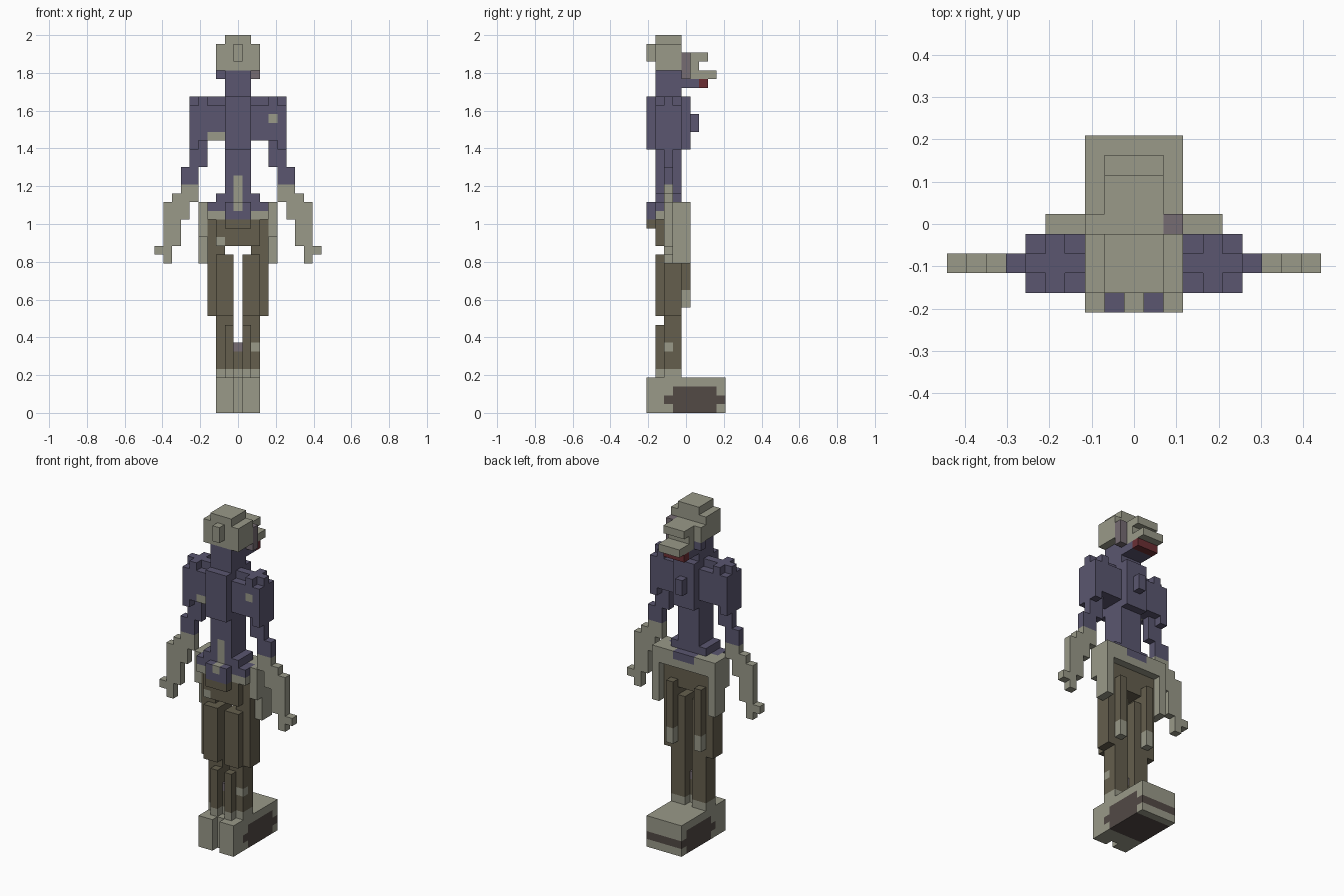
import bpy, bmesh

if "Cube" in bpy.data.objects:
    bpy.data.objects.remove(bpy.data.objects["Cube"])

U = 2 / 43  # size of one cube


def material(name, rgb):
    m = bpy.data.materials.new(name)
    m.diffuse_color = (*rgb, 1)
    m.use_nodes = True
    m.node_tree.nodes["Principled BSDF"].inputs["Base Color"].default_value = m.diffuse_color
    return m


MATS = {
    "grey": material("warm grey", (0.32, 0.32, 0.25)),
    "purple": material("dusty purple", (0.103, 0.094, 0.162)),
    "brown": material("olive brown", (0.128, 0.113, 0.075)),
    "dark": material("dark brown", (0.085, 0.067, 0.060)),
    "red": material("dark red", (0.15, 0.028, 0.034)),
    "mauve": material("mauve grey", (0.18, 0.15, 0.17)),
}
KEYS = list(MATS)
cells = {}  # (i, j, k) -> (part, colour)


def cubes(x, y, z):
    """All cells in inclusive index ranges."""
    for i in range(x[0], x[1] + 1):
        for j in range(y[0], y[1] + 1):
            for k in range(z[0], z[1] + 1):
                yield i, j, k


def fill(part, colour, x, y, z, mirror=False):
    for i, j, k in cubes(x, y, z):
        cells[i, j, k] = (part, colour)
        if mirror:
            cells[-i, j, k] = (part, colour)


def paint(colour, x, y, z, mirror=False):
    for i, j, k in cubes(x, y, z):
        for c in ((i, j, k), (-i, j, k)) if mirror else ((i, j, k),):
            if c in cells:
                cells[c] = (cells[c][0], colour)


# feet block with heel notch and stained soles
fill("feet", "grey", (-2, 2), (-4, 4), (0, 3))
for k in range(4):
    del cells[0, -4, k]
paint("dark", (-2, 2), (-1, 3), (0, 2))
paint("dark", (-2, 2), (-2, -2), (1, 1))
paint("dark", (-2, 2), (4, 4), (1, 1))

# legs
fill("legs", "brown", (1, 2), (-2, -1), (4, 17), True)
fill("legs", "brown", (2, 2), (-2, -1), (18, 19), True)
fill("legs", "brown", (1, 1), (-3, -3), (4, 9), True)
fill("legs", "brown", (1, 2), (-3, -3), (11, 17), True)
fill("legs", "brown", (3, 3), (-2, -1), (11, 19), True)
fill("legs", "brown", (2, 2), (0, 0), (12, 19), True)
fill("legs", "brown", (0, 0), (-2, -2), (4, 7))
paint("grey", (-3, 3), (-3, 0), (4, 4))
paint("grey", (2, 2), (-2, -2), (7, 7))
paint("grey", (2, 2), (0, 0), (12, 13), True)
paint("mauve", (0, 0), (-2, -2), (7, 7))

# pelvis
fill("pelvis", "brown", (-2, 2), (-3, -1), (19, 22))
fill("pelvis", "brown", (-3, 3), (-2, -1), (18, 22))
for c in cubes((-1, 1), (-2, -1), (18, 18)):
    cells.pop(c, None)
fill("pelvis", "brown", (-1, 1), (-4, -4), (21, 21))
paint("grey", (-2, -2), (-3, -3), (19, 19))

# belt and hip pouches
fill("belt", "grey", (-3, 3), (-3, 0), (22, 23))
fill("hip_pouches", "grey", (4, 4), (-2, 0), (20, 23), True)
fill("hip_pouches", "grey", (4, 4), (-1, 0), (17, 19), True)
fill("belt", "purple", (-1, 1), (-4, -4), (22, 23))
fill("belt", "purple", (-1, 1), (-3, 0), (23, 23))
paint("purple", (2, 3), (-3, -2), (23, 23), True)
fill("belt", "purple", (-2, 2), (-3, -1), (24, 24))

# torso
fill("torso", "purple", (-1, 1), (-3, -1), (25, 35))
fill("torso", "purple", (-1, 1), (-4, 0), (30, 35))
fill("torso", "purple", (2, 3), (-3, -1), (31, 34), True)
fill("torso", "purple", (2, 3), (-2, -2), (35, 35), True)
fill("torso", "purple", (0, 0), (1, 1), (32, 33))
paint("grey", (-3, -2), (-3, -3), (31, 31))
paint("grey", (0, 0), (-3, -3), (24, 26))
paint("grey", (0, 0), (-4, -4), (23, 23))

# arms
fill("arms", "purple", (4, 5), (-2, -2), (28, 35), True)
fill("arms", "purple", (4, 4), (-3, -1), (31, 35), True)
fill("arms", "purple", (5, 5), (-3, -1), (30, 34), True)
fill("arms", "purple", (5, 6), (-2, -2), (26, 27), True)
fill("arms", "grey", (5, 6), (-2, -2), (25, 25), True)
fill("arms", "grey", (5, 7), (-2, -2), (24, 24), True)
fill("arms", "grey", (6, 8), (-2, -2), (22, 23), True)
fill("arms", "grey", (7, 8), (-2, -2), (19, 21), True)
fill("arms", "grey", (8, 9), (-2, -2), (18, 18), True)
fill("arms", "grey", (8, 8), (-2, -2), (17, 17), True)
paint("grey", (4, 4), (-3, -3), (33, 33))

# neck and head
fill("neck", "purple", (-1, 1), (-3, -1), (36, 38))
fill("head", "grey", (-2, 2), (-3, -1), (39, 41))
fill("head", "grey", (-1, 1), (-3, -1), (42, 42))
fill("head", "grey", (0, 0), (-4, -4), (40, 41))
fill("head", "grey", (-2, 2), (0, 0), (38, 40))
paint("purple", (-2, 2), (-1, 0), (38, 38))
paint("mauve", (2, 2), (0, 0), (38, 40))

# brim, muzzle and jaw
fill("cap_brim", "grey", (-1, 1), (1, 2), (40, 40))
fill("muzzle", "grey", (-1, 1), (1, 1), (39, 39))
fill("muzzle", "grey", (-1, 1), (1, 3), (38, 38))
fill("jaw", "purple", (-1, 1), (0, 1), (37, 37))
fill("jaw", "red", (-1, 1), (2, 2), (37, 37))


# outward side of a cube: direction and its four corners
def sides():
    for axis in range(3):
        b, c = (axis + 1) % 3, (axis + 2) % 3
        for s in (-1, 1):
            d = [0, 0, 0]
            d[axis] = s
            ring = []
            for p, q in ((0, 0), (1, 0), (1, 1), (0, 1))[::s]:
                v = [0, 0, 0]
                v[axis], v[b], v[c] = (s + 1) // 2, p, q
                ring.append(v)
            yield d, ring


SIDES = list(sides())

# skin each part, leaving out faces hidden between neighbours
for part in dict.fromkeys(p for p, _ in cells.values()):
    bm = bmesh.new()
    verts = {}
    for pos, (name, colour) in cells.items():
        if name != part:
            continue
        for d, ring in SIDES:
            if tuple(a + e for a, e in zip(pos, d)) in cells:
                continue
            face = []
            for corner in ring:
                key = tuple(a + e for a, e in zip(pos, corner))
                if key not in verts:
                    verts[key] = bm.verts.new(((key[0] - 0.5) * U, (key[1] - 0.5) * U, key[2] * U))
                face.append(verts[key])
            bm.faces.new(face).material_index = KEYS.index(colour)
    bmesh.ops.dissolve_limit(bm, angle_limit=0.01, verts=bm.verts[:],
                             edges=bm.edges[:], delimit={"MATERIAL"})
    mesh = bpy.data.meshes.new(part)
    for key in KEYS:
        mesh.materials.append(MATS[key])
    bm.to_mesh(mesh)
    bm.free()
    bpy.context.collection.objects.link(bpy.data.objects.new(part, mesh))
